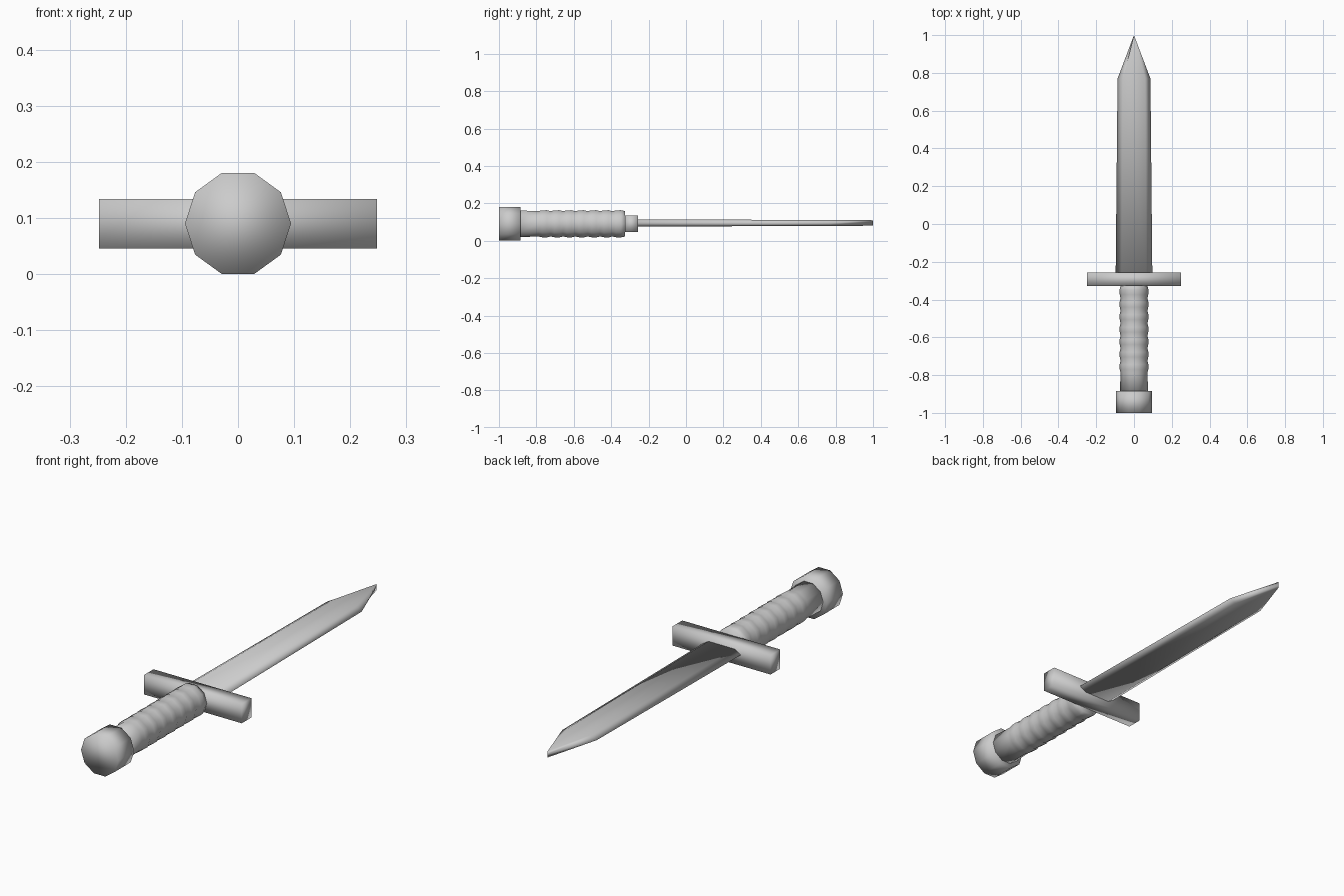
import bpy
from math import cos, sin, pi

if "Cube" in bpy.data.objects:
    bpy.data.objects.remove(bpy.data.objects["Cube"])

AXIS_Z = 0.0905


def loft(name, rings):
    """Skin a closed solid through equal-sided rings of points."""
    n = len(rings[0])
    verts = [p for ring in rings for p in ring]
    faces = [tuple(range(n)), tuple(reversed(range(len(verts) - n, len(verts))))]
    for k in range(len(rings) - 1):
        for i in range(n):
            j = (i + 1) % n
            a, b = k * n, (k + 1) * n
            faces.append((a + i, b + i, b + j, a + j))
    mesh = bpy.data.meshes.new(name)
    mesh.from_pydata(verts, [], faces)
    mesh.validate()
    mesh.shade_smooth()
    obj = bpy.data.objects.new(name, mesh)
    bpy.context.collection.objects.link(obj)
    # consistent outward normals
    bpy.context.view_layer.objects.active = obj
    obj.select_set(True)
    bpy.ops.object.mode_set(mode='EDIT')
    bpy.ops.mesh.select_all(action='SELECT')
    bpy.ops.mesh.remove_doubles(threshold=0.0001)
    bpy.ops.mesh.normals_make_consistent(inside=False)
    bpy.ops.object.mode_set(mode='OBJECT')
    obj.select_set(False)
    return obj


def decagon(y, r):
    return [(r * cos(i * pi / 5), y, AXIS_Z + r * sin(i * pi / 5)) for i in range(10)]


def blade_section(y, edge, flat, half_thick):
    z = 0.095
    return [(edge, y, z), (flat, y, z + half_thick), (-flat, y, z + half_thick),
            (-edge, y, z), (-flat, y, z - half_thick), (flat, y, z - half_thick)]


# Pommel: ten-sided drum
loft("pommel", [decagon(-1.0, 0.0945), decagon(-0.885, 0.0945)])

# Grip: ten-sided handle with finger ridges toward the guard
grip = [decagon(-0.89, 0.075)]
start, pitch = -0.79, 0.066
for k in range(7):
    y = start + k * pitch
    grip += [decagon(y, 0.071), decagon(y + pitch * 0.3, 0.0755),
             decagon(y + pitch * 0.7, 0.0765)]
grip.append(decagon(-0.325, 0.071))
loft("grip", grip)

# Cross guard: plain bar
loft("cross_guard", [[(sx * 0.248, y, z) for sx, z in
                      ((-1, 0.046), (1, 0.046), (1, 0.134), (-1, 0.134))]
                     for y in (-0.327, -0.257)])

# Blade: flattened hexagonal section with bevelled edges, narrowing to a point
loft("blade", [blade_section(-0.26, 0.097, 0.066, 0.019),
               blade_section(0.77, 0.087, 0.058, 0.016),
               blade_section(1.0, 0.0, 0.0, 0.0145)])
